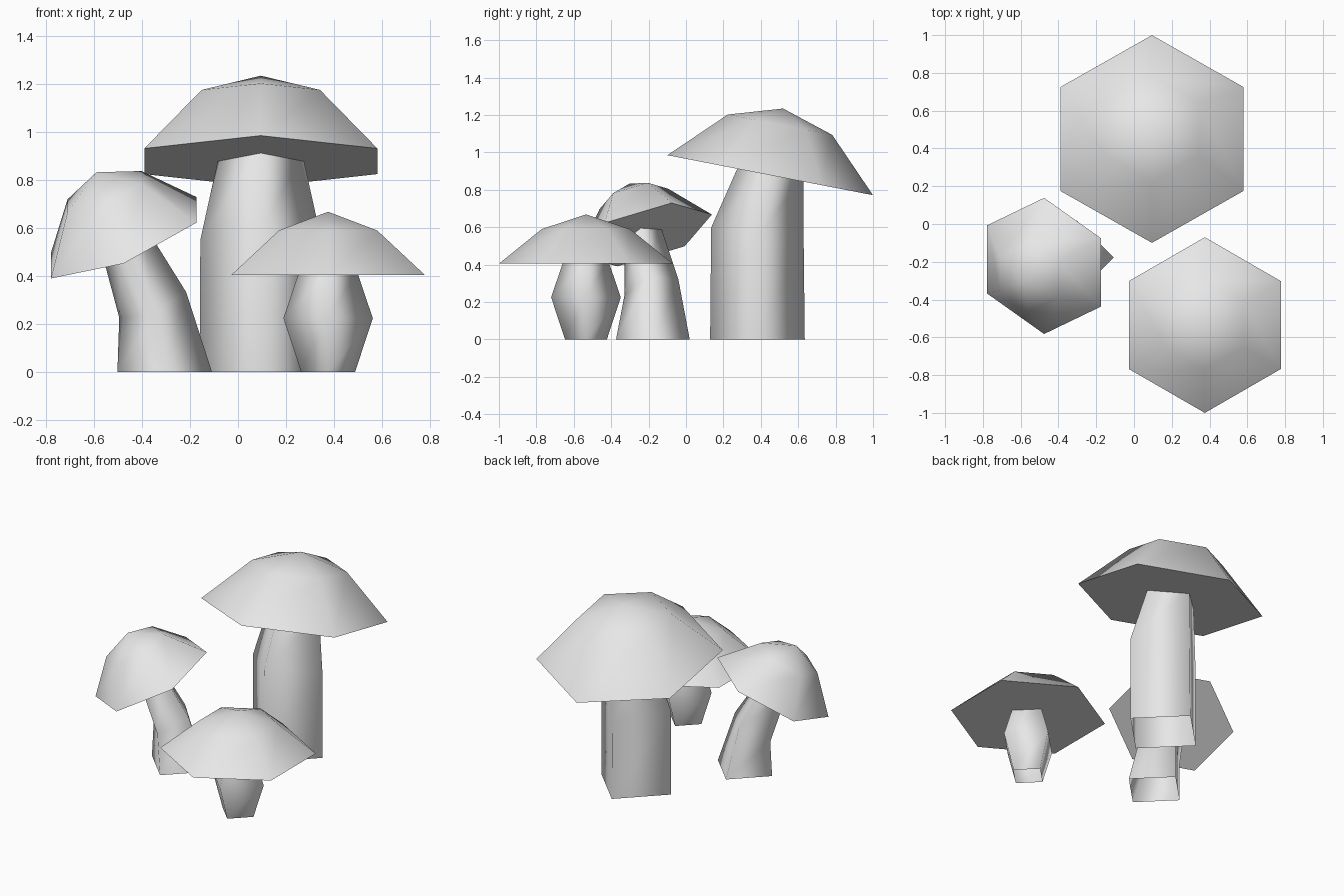
import bpy
import math
from mathutils import Matrix, Vector

cube = bpy.data.objects.get("Cube")
if cube:
    bpy.data.objects.remove(cube, do_unlink=True)

grey = bpy.data.materials.new("plain grey")
grey.use_nodes = True
grey.diffuse_color = (0.8, 0.8, 0.8, 1)
grey.node_tree.nodes["Principled BSDF"].inputs["Base Color"].default_value = grey.diffuse_color


def tilt(ax, ay):
    return Matrix.Rotation(math.radians(ax), 3, 'X') @ Matrix.Rotation(math.radians(ay), 3, 'Y')


def ring(center, radius, sides, rot):
    """Points of a tilted polygon, the first one toward +y."""
    step = 2 * math.pi / sides
    return [Vector(center) + rot @ Vector((-math.sin(i * step), math.cos(i * step), 0)) * radius
            for i in range(sides)]


def bridge(a, b, n):
    """Quads between two rings that start at indices a and b."""
    return [(a + i, a + (i + 1) % n, b + (i + 1) % n, b + i) for i in range(n)]


def add_mesh(name, verts, faces):
    mesh = bpy.data.meshes.new(name)
    mesh.from_pydata(verts, [], faces)
    mesh.materials.append(grey)
    obj = bpy.data.objects.new(name, mesh)
    bpy.context.collection.objects.link(obj)
    bpy.ops.object.select_all(action='DESELECT')
    obj.select_set(True)
    bpy.context.view_layer.objects.active = obj
    bpy.ops.object.shade_smooth_by_angle(angle=math.radians(100))


def cap(name, center, radius, shoulder, height, rot):
    """Six-sided dome with a flat underside and a crisp rim."""
    center = Vector(center)
    axis = rot @ Vector((0, 0, 1))
    verts = ring(center, radius, 6, rot)
    verts += ring(center + axis * shoulder, radius * 0.508, 6, rot)
    verts.append(center + axis * height)
    faces = bridge(0, 6, 6)
    faces += [(6 + i, 6 + (i + 1) % 6, 12) for i in range(6)]
    faces.append(tuple(reversed(range(6))))
    add_mesh(name, verts, faces)


def stem(name, sections, rot):
    """Four-sided open tube; the upper sections lean with the cap."""
    verts, faces = [], []
    for i, (center, radius) in enumerate(sections):
        verts += ring(center, radius, 4, rot if i else Matrix.Identity(3))
        if i:
            faces += bridge(4 * i - 4, 4 * i, 4)
    add_mesh(name, verts, faces)


# Tall mushroom at the back
lean = tilt(-11, 0)
cap("tall_cap", (0.095, 0.45, 0.878), 0.56, 0.275, 0.363, lean)
stem("tall_stem", [((0.095, 0.382, 0), 0.253),
                   ((0.095, 0.382, 0.55), 0.252),
                   ((0.095, 0.455, 0.9), 0.175)], lean)

# Leaning mushroom on the right
lean = tilt(16.6, -21.8)
cap("leaning_cap", (-0.476, -0.222, 0.56), 0.376, 0.215, 0.306, lean)
stem("leaning_stem", [((-0.305, -0.177, 0), 0.197),
                      ((-0.355, -0.185, 0.28), 0.15),
                      ((-0.488, -0.235, 0.586), 0.1)], lean)

# Short mushroom at the front
lean = tilt(0, 0)
cap("short_cap", (0.375, -0.535, 0.405), 0.465, 0.185, 0.263, lean)
stem("short_stem", [((0.375, -0.535, 0), 0.112),
                    ((0.375, -0.535, 0.225), 0.186),
                    ((0.375, -0.535, 0.42), 0.12)], lean)
